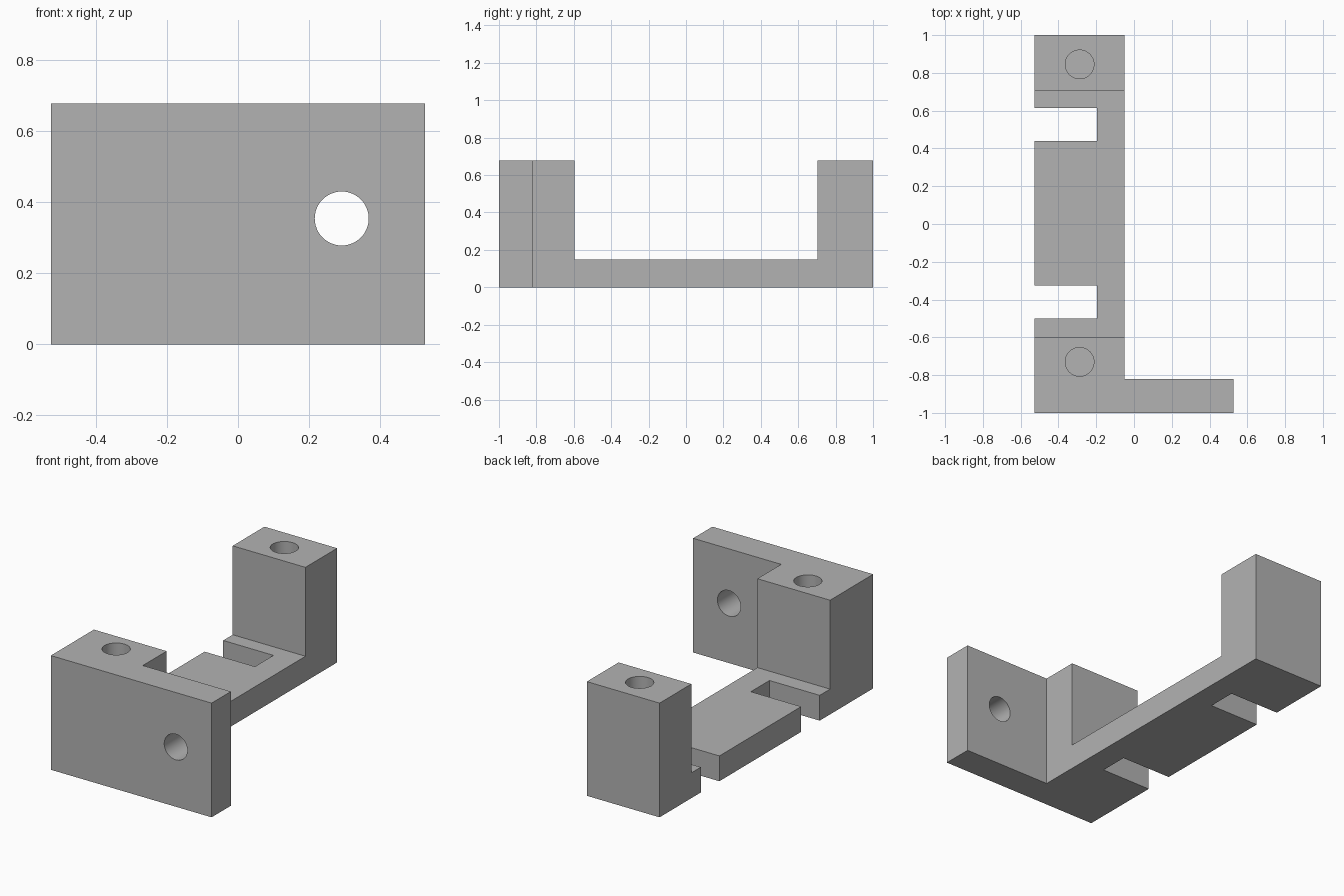
import bpy
import bmesh
from math import radians
from mathutils import Matrix, Vector

default = bpy.data.objects.get("Cube")
if default:
    bpy.data.objects.remove(default, do_unlink=True)

HEIGHT, BASE = 0.677, 0.15
X_MIN, X_ARM, X_MAX = -0.527, -0.05, 0.527
POST_FRONT, POST_BACK = -0.597, 0.703
HOLE_R = 0.076

grey = bpy.data.materials.new("plain grey")
grey.use_nodes = True
colour = (0.45, 0.45, 0.45, 1)
grey.diffuse_color = colour
grey.node_tree.nodes["Principled BSDF"].inputs["Base Color"].default_value = colour


def make_object(name, bm):
    bmesh.ops.recalc_face_normals(bm, faces=bm.faces[:])
    mesh = bpy.data.meshes.new(name)
    bm.to_mesh(mesh)
    bm.free()
    mesh.materials.append(grey)
    obj = bpy.data.objects.new(name, mesh)
    bpy.context.collection.objects.link(obj)
    return obj


def box(name, low, high):
    low, high = Vector(low), Vector(high)
    bm = bmesh.new()
    place = Matrix.Translation((low + high) / 2) @ Matrix.Diagonal((*(high - low), 1))
    bmesh.ops.create_cube(bm, size=1, matrix=place)
    return make_object(name, bm)


def drill(name, centre, depth, turn=0):
    bm = bmesh.new()
    place = Matrix.Translation(centre) @ Matrix.Rotation(radians(turn), 4, "X")
    bmesh.ops.create_cone(bm, cap_ends=True, segments=48, radius1=HOLE_R,
                          radius2=HOLE_R, depth=depth, matrix=place)
    return make_object(name, bm)


# L-shaped footprint raised to full height
bm = bmesh.new()
outline = [(X_MIN, -1), (X_MAX, -1), (X_MAX, -0.82),
           (X_ARM, -0.82), (X_ARM, 1), (X_MIN, 1)]
face = bm.faces.new([bm.verts.new((x, y, 0)) for x, y in outline])
raised = bmesh.ops.extrude_face_region(bm, geom=[face])["geom"]
bmesh.ops.translate(bm, vec=(0, 0, HEIGHT),
                    verts=[v for v in raised if isinstance(v, bmesh.types.BMVert)])
bracket = make_object("bracket", bm)

# Gap between the two posts, leaving the base bar
cutters = [box("gap_cutter", (-1, POST_FRONT, BASE), (0.3, POST_BACK, 1))]

# Slots in the right edge of the base bar
for side, y in (("front", -0.413), ("back", 0.527)):
    cutters.append(box(side + "_slot_cutter", (-1, y - 0.087, -0.2), (-0.197, y + 0.087, 0.4)))

# Blind screw holes in the post tops
for side, y in (("front", -0.73), ("back", 0.845)):
    cutters.append(drill(side + "_screw_hole_cutter", (-0.288, y, HEIGHT), 0.8))

# Through hole in the front plate
cutters.append(drill("plate_hole_cutter", (0.292, -0.9, 0.354), 0.6, 90))

for cutter in cutters:
    cutter.hide_render = True
    cut = bracket.modifiers.new(cutter.name, "BOOLEAN")
    cut.operation = "DIFFERENCE"
    cut.solver = "EXACT"
    cut.object = cutter

# Apply the cuts and remove the cutters
bpy.context.view_layer.update()
evaluated = bracket.evaluated_get(bpy.context.evaluated_depsgraph_get())
finished = bpy.data.meshes.new_from_object(evaluated)
bracket.modifiers.clear()
bracket.data = finished
for cutter in cutters:
    bpy.data.objects.remove(cutter, do_unlink=True)

# Smooth hole walls, crisp edges
bpy.ops.object.select_all(action="DESELECT")
bracket.select_set(True)
bpy.context.view_layer.objects.active = bracket
bpy.ops.object.shade_smooth_by_angle(angle=radians(30))
